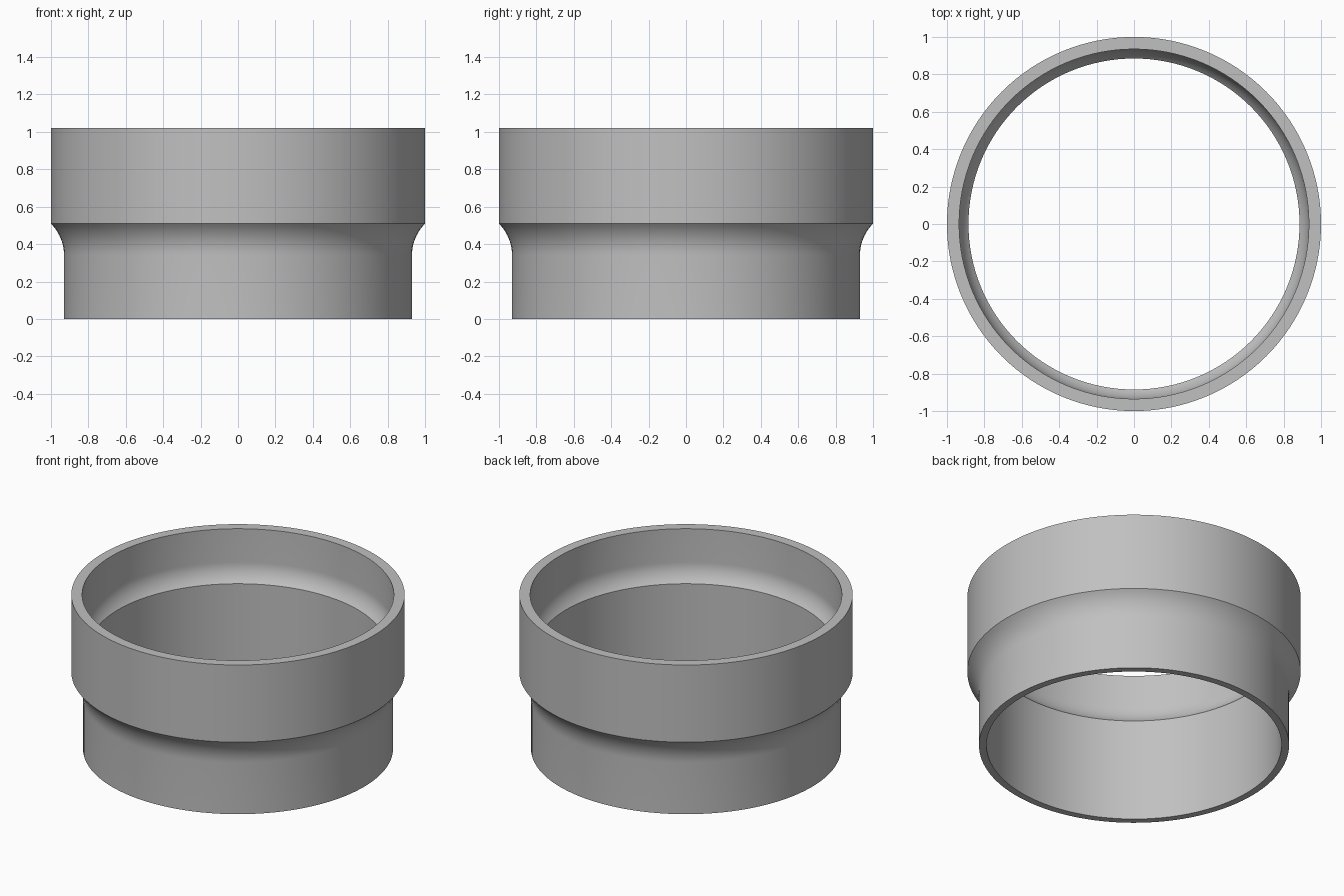
import bpy
import bmesh
from math import sin, cos, radians, pi

cube = bpy.data.objects.get("Cube")
if cube:
    bpy.data.objects.remove(cube, do_unlink=True)

SIDES = 128
STEPS = 10


def material(name, value):
    mat = bpy.data.materials.new(name)
    mat.use_nodes = True
    colour = (value, value, value, 1)
    mat.diffuse_color = colour
    mat.node_tree.nodes["Principled BSDF"].inputs["Base Color"].default_value = colour
    return mat


def fillet(wall_radius, wall_z, width, sign):
    """Arc that leaves a vertical wall and bends 45 degrees sideways."""
    size = width / (1 - cos(radians(45)))
    return [(wall_radius + sign * size * (1 - cos(a)), wall_z + sign * size * sin(a))
            for a in (radians(45) * i / STEPS for i in range(STEPS + 1))]


# Closed wall section: outside going up, then inside going down
outer = [(0.93, 0)] + fillet(0.93, 0.34, 0.07, 1) + [(1, 1.02)]
inner = [(0.935, 1.02)] + fillet(0.935, 0.80, 0.05, -1) + [(0.885, 0)]
profile = outer + inner

# Spin the section into a stepped pipe coupling
bm = bmesh.new()
verts = [bm.verts.new((r, 0, z)) for r, z in profile]
edges = [bm.edges.new((v, verts[(i + 1) % len(verts)])) for i, v in enumerate(verts)]
bmesh.ops.spin(bm, geom=verts + edges, cent=(0, 0, 0), axis=(0, 0, 1),
               angle=2 * pi, steps=SIDES, use_merge=True)
bmesh.ops.remove_doubles(bm, verts=bm.verts, dist=0.0001)
bmesh.ops.recalc_face_normals(bm, faces=bm.faces)
mesh = bpy.data.meshes.new("pipe_coupling")
bm.to_mesh(mesh)
bm.free()

coupling = bpy.data.objects.new("pipe_coupling", mesh)
bpy.context.collection.objects.link(coupling)
mesh.materials.append(material("plain grey", 0.53))

# Smooth walls, crisp rims and steps
bpy.ops.object.select_all(action="DESELECT")
coupling.select_set(True)
bpy.context.view_layer.objects.active = coupling
bpy.ops.object.shade_smooth_by_angle(angle=radians(30))
